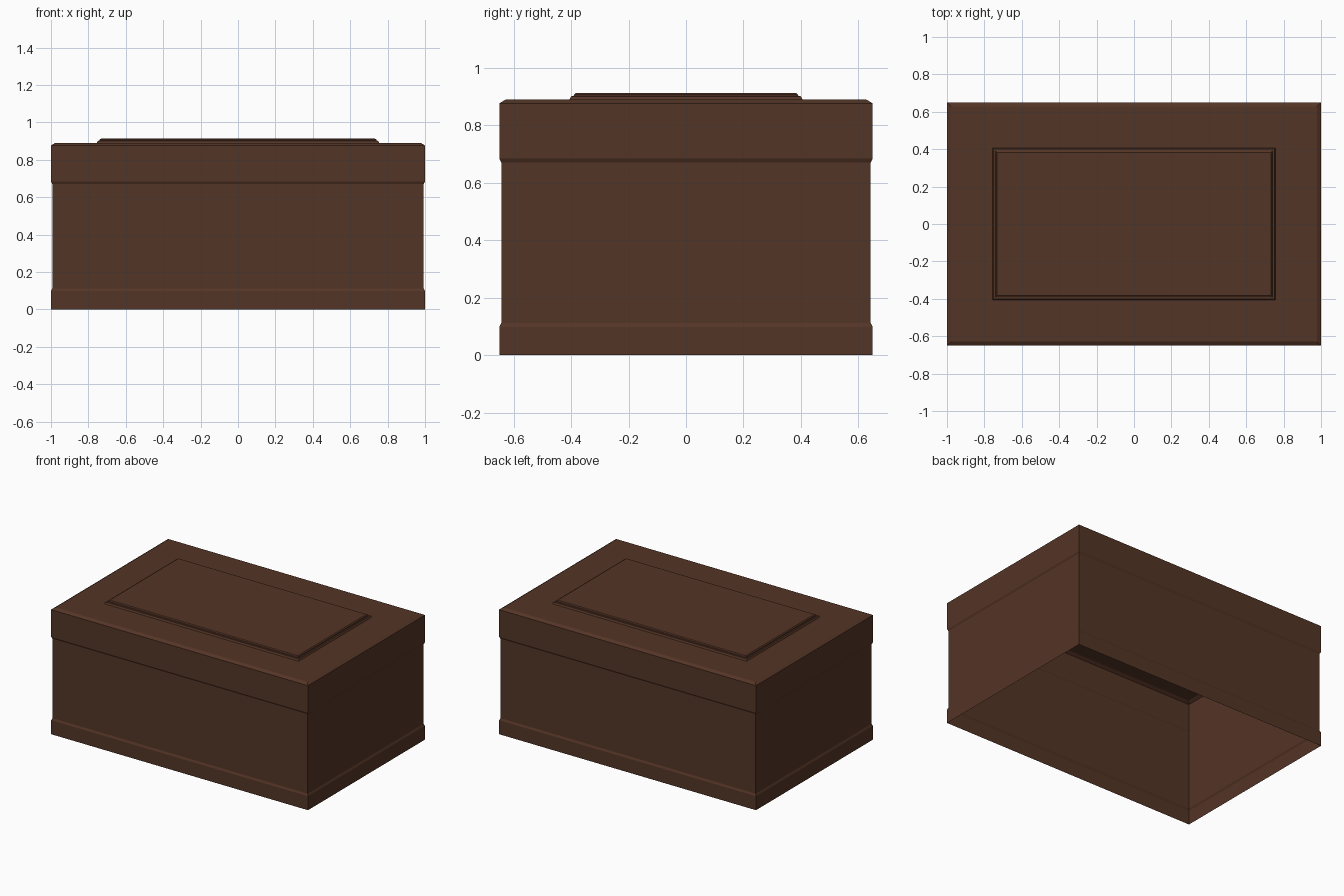
import bpy, bmesh

if "Cube" in bpy.data.objects:
    bpy.data.objects.remove(bpy.data.objects["Cube"])

wood = bpy.data.materials.new("dark brown wood")
wood.diffuse_color = (0.088, 0.035, 0.019, 1)
wood.use_nodes = True
wood.node_tree.nodes["Principled BSDF"].inputs["Base Color"].default_value = wood.diffuse_color


def rect_shell(name, profile, cap=False):
    """Loft a rectangle through (half_x, half_y, z) rings, bottom to top."""
    bm = bmesh.new()
    rings = [[bm.verts.new((sx * x, sy * y, z))
              for sx, sy in ((-1, -1), (1, -1), (1, 1), (-1, 1))]
             for x, y, z in profile]
    for lo, hi in zip(rings, rings[1:]):
        for i in range(4):
            j = (i + 1) % 4
            bm.faces.new((lo[i], lo[j], hi[j], hi[i]))
    if cap:
        bm.faces.new(rings[-1])
    mesh = bpy.data.meshes.new(name)
    bm.to_mesh(mesh)
    bm.free()
    mesh.materials.append(wood)
    ob = bpy.data.objects.new(name, mesh)
    bpy.context.collection.objects.link(ob)
    return ob


# box walls with a plinth band, open underneath
rect_shell("box_body", [(1.0, 0.65, 0), (1.0, 0.65, 0.098),
                        (0.993, 0.643, 0.112), (0.993, 0.643, 0.671)])

# lid with a flared lip and bevelled top edge
rect_shell("lid", [(0.993, 0.643, 0.671), (1.0, 0.65, 0.684),
                   (1.0, 0.65, 0.876), (0.979, 0.629, 0.889),
                   (0.756, 0.406, 0.889)])

# stepped raised panel on the lid
rect_shell("lid_panel", [(0.756, 0.406, 0.889), (0.750, 0.400, 0.901),
                         (0.741, 0.391, 0.902), (0.739, 0.389, 0.908),
                         (0.732, 0.382, 0.913)], cap=True)
